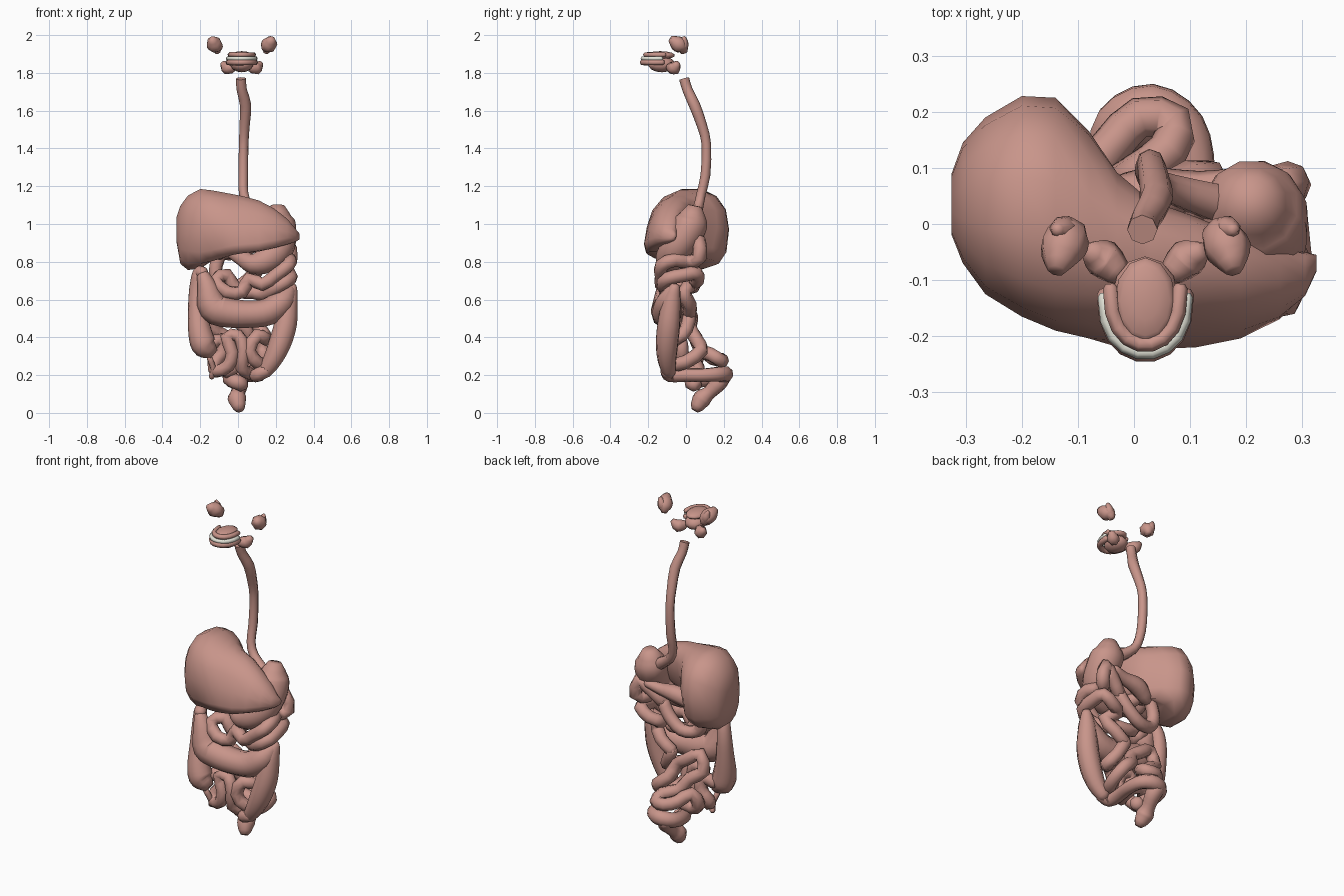
import bpy, bmesh, math
from mathutils import Vector

def material(name, col):
    m = bpy.data.materials.new(name)
    m.diffuse_color = (*col, 1)
    return m

FLESH = material("flesh", (0.58, 0.30, 0.255))
IVORY = material("ivory", (0.78, 0.78, 0.69))
MID = 0.02   # centre line of the mouth

def finish(bm, name, mat):
    bmesh.ops.recalc_face_normals(bm, faces=bm.faces)
    me = bpy.data.meshes.new(name)
    bm.to_mesh(me)
    bm.free()
    for p in me.polygons:
        p.use_smooth = len(p.vertices) < 7
    me.materials.append(mat)
    ob = bpy.data.objects.new(name, me)
    bpy.context.collection.objects.link(ob)
    return ob

def loft(name, rings, mat=FLESH, flat=False):
    """Skin a list of equal-length point rings; close ends with a point or flat face."""
    bm = bmesh.new()
    vr = [[bm.verts.new(p) for p in r] for r in rings]
    n = len(vr[0])
    for a, b in zip(vr, vr[1:]):
        for i in range(n):
            bm.faces.new((a[i], a[(i+1) % n], b[(i+1) % n], b[i]))
    for r in (vr[0], vr[-1]):
        if flat:
            bm.faces.new(r)
        else:
            c = bm.verts.new(sum((v.co for v in r), Vector()) / n)
            for i in range(n):
                bm.faces.new((r[i], r[(i+1) % n], c))
    return finish(bm, name, mat)

def spline(pts, sub):
    """Catmull-Rom through (x, y, z, radius) points."""
    P = [Vector(p) for p in pts]
    P = [2*P[0]-P[1]] + P + [2*P[-1]-P[-2]]
    out = []
    for i in range(1, len(P)-2):
        a, b, c, d = P[i-1:i+3]
        for k in range(sub):
            t = k/sub
            out.append(0.5*(2*b + (c-a)*t + (2*a-5*b+4*c-d)*t*t + (3*b-a-3*c+d)*t**3))
    return out + [P[-2]]

def tube(name, pts, r=0.03, sides=8, sub=3, mat=FLESH, flat=False, mirror=False):
    pts = [tuple(p) if len(p) == 4 else (*p, r) for p in pts]
    if mirror:
        pts = [(2*MID-x, y, z, q) for x, y, z, q in pts]
    path = spline(pts, sub)
    C = [p.xyz for p in path]
    R = [p.w for p in path]
    if not flat:   # rounded tips
        s, e = (C[0]-C[1]).normalized(), (C[-1]-C[-2]).normalized()
        C = [C[0]+s*R[0]*0.6] + C + [C[-1]+e*R[-1]*0.6]
        R = [R[0]*0.6] + R + [R[-1]*0.6]
    rings, u = [], None
    for i, c in enumerate(C):
        t = (C[min(i+1, len(C)-1)] - C[max(i-1, 0)]).normalized()
        if u is None:
            u = t.orthogonal()
        u = (u - t*u.dot(t)).normalized()
        w = t.cross(u)
        rings.append([c + R[i]*(u*math.cos(a) + w*math.sin(a))
                      for a in (2*math.pi*k/sides for k in range(sides))])
    return loft(name, rings, mat, flat)

def blob(name, loc, size, mat=FLESH):
    bm = bmesh.new()
    bmesh.ops.create_uvsphere(bm, u_segments=12, v_segments=7, radius=1)
    for v in bm.verts:
        v.co = Vector(loc) + Vector(a*b for a, b in zip(v.co, size))
    return finish(bm, name, mat)

# salivary glands, mirrored about the mouth
for side, m in (("right", False), ("left", True)):
    tube(side + "_parotid_gland", [(-.135, -.07, 1.972, .027), (-.128, -.045, 1.955, .042),
         (-.115, -.02, 1.935, .038), (-.11, -.01, 1.918, .022)], sides=7, sub=2, mirror=m)
    tube(side + "_parotid_lobe", [(-.137, -.01, 1.985, .012), (-.125, -.01, 1.95, .026),
         (-.11, -.02, 1.91, .014)], sides=7, sub=2, mirror=m)
    tube(side + "_submandibular_gland", [(-.075, -.05, 1.845, .022), (-.055, -.062, 1.825, .036),
         (-.03, -.085, 1.83, .026)], sides=7, sub=2, mirror=m)

# mouth: palate, gums, teeth, tongue
def arch(name, w, y0, y1, z, r, mat=FLESH):
    pts = [(MID + w*math.sin(a), y0 + (y1-y0)*max(0, math.cos(a))**0.8, z)
           for a in (math.radians(d) for d in range(-90, 91, 20))]
    tube(name, pts, r, 6, 1, mat)

blob("palate", (MID, -.137, 1.893), (.056, .079, .022))
arch("upper_gum", .062, -.115, -.215, 1.896, .014)
arch("teeth", .073, -.13, -.23, 1.876, .012, IVORY)
arch("lower_gum", .07, -.125, -.23, 1.856, .017)
blob("tongue", (MID, -.128, 1.845), (.06, .072, .042))

# gullet
tube("oesophagus", [(.015, -.01, 1.77, .027), (.02, .008, 1.71, .027), (.04, .045, 1.63, .03),
     (.035, .085, 1.52, .027), (.03, .108, 1.42, .025), (.028, .103, 1.26, .026),
     (.03, .08, 1.16, .025), (.06, .065, 1.09, .027), (.14, .04, 1.03, .035)], sub=2, flat=True)

# liver: cross-sections along x (x, front y, back y, bottom z, top z, forward lean, hollow below)
SECT = [(-.325, -.02, .09, .90, 1.04, 0, 0), (-.305, -.07, .145, .785, 1.10, 0, 0),
        (-.265, -.125, .19, .752, 1.155, 0, 0), (-.20, -.165, .228, .755, 1.19, 0, .01),
        (-.14, -.19, .225, .77, 1.183, 0, .06), (-.08, -.204, .165, .79, 1.172, .02, .09),
        (-.03, -.207, .085, .808, 1.162, .04, .08), (.03, -.206, .03, .82, 1.15, .045, .06),
        (.11, -.202, 0, .835, 1.128, .045, .03), (.19, -.19, -.03, .865, 1.085, .035, .01),
        (.26, -.165, -.045, .89, 1.03, .02, 0), (.305, -.128, -.05, .905, .975, 0, 0),
        (.325, -.085, -.055, .918, .95, 0, 0)]
rings = []
for x, y0, y1, z0, z1, lean, hollow in SECT:
    ring = []
    for k in range(14):
        c, s = math.cos(2*math.pi*k/14), math.sin(2*math.pi*k/14)
        e = 0.7 if s < -.1 and hollow else 0.88
        up = hollow*max(0, 1-2*abs(c)) if s < 0 else 0
        c, s = (math.copysign(abs(v)**e, v) for v in (c, s))
        ring.append(Vector((x, (y0+y1)/2 + c*(y1-y0)/2 + s*lean,
                            (z0+z1)/2 + s*(z1-z0)/2 + up)))
    rings.append(ring)
loft("liver", rings)

# gallbladder
tube("gallbladder", [(-.06, .03, .9, .02), (-.09, -.03, .86, .032), (-.1, -.08, .83, .025)], sub=2)

# stomach and duodenum
tube("stomach", [(.21, .04, 1.06, .062), (.21, .028, 1.01, .091), (.22, 0, .95, .092),
     (.21, -.055, .87, .085), (.15, -.09, .81, .073), (.08, -.09, .79, .055),
     (.02, -.05, .82, .042), (-.03, -.01, .85, .036)], sides=12)
tube("duodenum", [(-.03, -.01, .85), (-.09, .02, .84), (-.12, .02, .75), (-.09, .02, .68),
     (0, .04, .67), (.08, .04, .73), (.13, .03, .8)], .036)
tube("pancreas", [(-.06, .03, .84, .04), (.02, .05, .88, .05), (.12, .06, .89, .035),
     (.2, .08, .91, .022)], sides=7)

# upper small bowel
tube("jejunum", [(.13, .03, .8), (.2, .055, .87), (.26, .07, .91), (.28, .072, .82), (.24, .02, .8),
     (.275, -.06, .81), (.265, -.13, .78), (.2, -.13, .73), (.13, -.13, .68), (.06, -.1, .71),
     (.02, -.1, .64), (-.06, -.11, .64), (-.12, -.08, .7), (-.06, -.04, .73), (-.01, -.03, .65),
     (.08, -.03, .64), (.14, -.06, .63), (.21, -.12, .67), (.275, -.1, .71), (.275, -.01, .73),
     (.26, .055, .74), (.2, .06, .7), (.14, .03, .68), (.2, -.01, .64), (.15, .02, .57),
     (.08, .02, .52)], .037, 8, 2)

# lower small bowel
tube("ileum", [(.08, .02, .52), (.12, 0, .44), (.15, -.05, .39), (.1, -.09, .41), (.06, -.1, .33),
     (.11, -.08, .26), (.15, 0, .27), (.13, .08, .33), (.07, .06, .38), (.04, .02, .45),
     (-.03, .03, .5), (-.1, .01, .54), (-.13, .02, .45), (-.06, .05, .4), (-.01, .08, .33),
     (.06, .13, .31), (.07, .18, .28), (.01, .19, .28), (-.04, .14, .29), (-.09, .08, .33),
     (-.12, .05, .26), (-.06, .03, .22), (0, .06, .25), (.07, .06, .22)], .037, 8, 2)
tube("ileum_front_loops", [(.07, .06, .22), (.06, -.03, .21), (.02, -.08, .24), (.03, -.1, .34),
     (0, -.09, .41), (-.06, -.09, .4), (-.03, -.1, .32), (-.05, -.09, .25), (-.11, -.06, .22),
     (-.13, -.03, .26), (-.08, -.02, .32), (-.09, -.03, .39), (-.15, -.05, .36)], .035, 8, 2)

# large bowel
tube("ascending_colon", [(-.15, -.09, .33, .05), (-.18, -.09, .36, .068), (-.2, -.08, .43, .064),
     (-.215, -.06, .54, .05), (-.217, -.05, .65, .042), (-.205, -.06, .74, .036),
     (-.185, -.09, .74, .032)], sides=9)
tube("appendix", [(-.15, -.09, .29), (-.13, -.07, .23), (-.14, -.05, .19)], .016, 6)
tube("transverse_colon", [(-.185, -.09, .73, .034), (-.16, -.1, .66, .056), (-.13, -.1, .56, .083),
     (-.05, -.105, .53, .08), (.06, -.11, .522, .073), (.16, -.105, .535, .073),
     (.235, -.095, .59, .065), (.275, -.07, .65, .036)], sides=9)
tube("descending_colon", [(.285, -.06, .665, .03), (.268, -.075, .59, .05), (.253, -.09, .47, .061),
     (.22, -.1, .36, .06), (.18, -.1, .275, .05), (.14, -.09, .215, .038)], sides=9)
tube("sigmoid_colon", [(.15, -.1, .225, .036), (.1, -.085, .2, .037), (.1, 0, .2, .036),
     (.11, .09, .2, .036), (.09, .17, .205, .04), (.03, .207, .205, .044),
     (-.03, .18, .195, .041), (-.04, .11, .18, .042), (-.01, .03, .165, .04),
     (.02, .05, .15, .04)], sides=9)
tube("rectum", [(0, .19, .19, .048), (.01, .17, .155, .045), (0, .12, .105, .038),
     (-.005, .085, .075, .05), (.005, .058, .032, .036)], sides=9)
